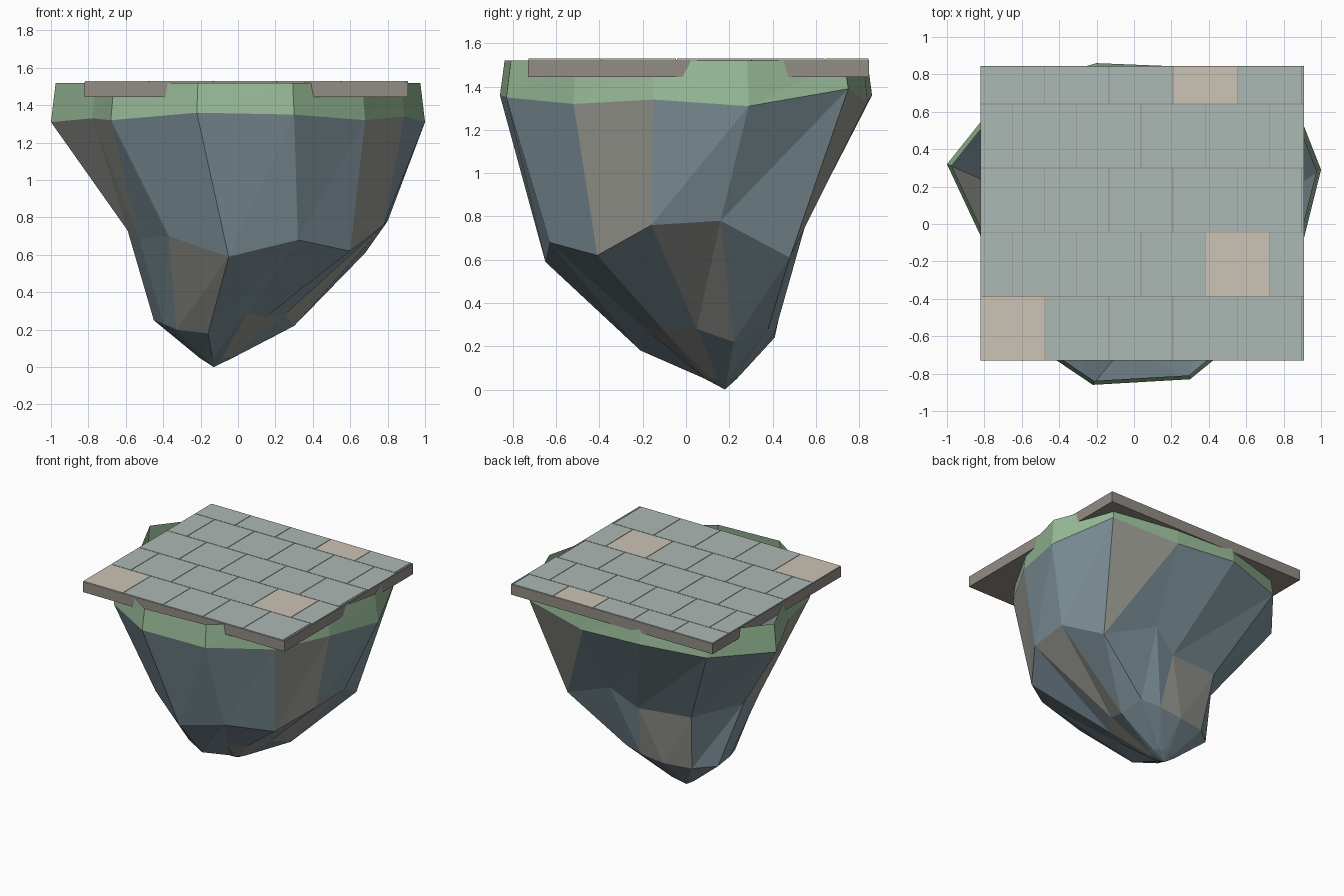
import bpy
import bmesh

default = bpy.data.objects.get("Cube")
if default:
    bpy.data.objects.remove(default, do_unlink=True)


def to_linear(channel):
    c = channel / 255
    return c / 12.92 if c <= 0.04045 else ((c + 0.055) / 1.055) ** 2.4


def make_material(name, *srgb):
    mat = bpy.data.materials.new(name)
    color = [to_linear(c) for c in srgb] + [1]
    mat.diffuse_color = color
    mat.use_nodes = True
    shader = next(n for n in mat.node_tree.nodes if n.type == "BSDF_PRINCIPLED")
    shader.inputs["Base Color"].default_value = color
    shader.inputs["Roughness"].default_value = 0.9
    return mat


SLATE = make_material("slate_rock", 128, 148, 156)
GREY = make_material("warm_grey_rock", 153, 153, 147)
GRASS = make_material("grass_green", 152, 187, 152)
STONE = make_material("slab_brown", 146, 140, 133)
TILE = make_material("tile_grey", 172, 184, 181)
BEIGE = make_material("tile_beige", 204, 196, 181)


def finish(bm, name, materials):
    bmesh.ops.recalc_face_normals(bm, faces=bm.faces)
    mesh = bpy.data.meshes.new(name)
    bm.to_mesh(mesh)
    bm.free()
    for mat in materials:
        mesh.materials.append(mat)
    obj = bpy.data.objects.new(name, mesh)
    bpy.context.collection.objects.link(obj)
    return obj


def add_box(bm, low, high, material_index=0):
    verts = bmesh.ops.create_cube(bm, size=1)["verts"]
    for v in verts:
        for axis in range(3):
            v.co[axis] = high[axis] if v.co[axis] > 0 else low[axis]
    for face in {f for v in verts for f in v.link_faces}:
        face.material_index = material_index


# Cross-sections of the hanging rock, counter-clockwise from the front
shoulder = [(-.22, -.86, 1.36), (.3, -.83, 1.35), (.68, -.52, 1.32), (.89, -.15, 1.34),
            (1, .29, 1.31), (.82, .75, 1.39), (.3, .84, 1.33), (-.2, .86, 1.36),
            (-.68, .72, 1.33), (-1, .32, 1.31), (-.78, -.15, 1.33), (-.68, -.55, 1.32)]
waist = [(-.05, -.65, .59), (.32, -.63, .68), (.6, -.41, .62), (.78, -.16, .76),
         (.8, .16, .78), (.68, .48, .61), (.26, .56, .79), (.06, .5, .66),
         (-.36, .45, .68), (-.59, .14, .73), (-.53, -.15, .69), (-.37, -.48, .7)]
ankle = [(-.16, -.21, .18), (.05, -.2, .29), (.15, -.1, .27), (.25, .05, .28),
         (.3, .22, .22), (.25, .38, .28), (.1, .41, .26), (-.09, .41, .24),
         (-.31, .37, .24), (-.45, .25, .25), (-.4, .03, .23), (-.33, -.13, .2)]
tip = (-.13, .18, 0)
toe = [(tip[0] + (x - tip[0]) * .24, tip[1] + (y - tip[1]) * .24, .05)
       for x, y, z in ankle]
rim = [(x * .975, y * .975, 1.52) for x, y, z in shoulder]


def band(bm, upper, lower, grey_first=(), grey_second=()):
    """Join two rings with triangles; listed columns use the second material."""
    count = len(upper)
    for i in range(count):
        j = (i + 1) % count
        first = bm.faces.new((upper[i], lower[i], upper[j]))
        second = bm.faces.new((upper[j], lower[i], lower[j]))
        first.material_index = int(i in grey_first)
        second.material_index = int(i in grey_second)


def add_ring(bm, points):
    return [bm.verts.new(p) for p in points]


# Faceted rock, open at the top beneath the slab
bm = bmesh.new()
rings = [add_ring(bm, points) for points in (shoulder, waist, ankle, toe)]
band(bm, rings[0], rings[1], {2, 5, 9, 10}, {2, 9})
band(bm, rings[1], rings[2], {3, 7, 11}, {3, 6, 7, 11})
band(bm, rings[2], rings[3], {1, 2}, {1, 2})
apex = bm.verts.new(tip)
for a, b in zip(rings[3], rings[3][1:] + rings[3][:1]):
    bm.faces.new((a, apex, b))
finish(bm, "hanging_rock", [SLATE, GREY])

# Grass collar around the top of the rock
bm = bmesh.new()
band(bm, add_ring(bm, rim), add_ring(bm, shoulder))
finish(bm, "grass_collar", [GRASS])

# Square paving slab
left, right, front, back = -.82, .91, -.73, .845
bm = bmesh.new()
add_box(bm, (left, front, 1.445), (right, back, 1.524))
finish(bm, "paving_slab", [STONE])

# Running-bond tiles, clipped at the slab edges
size, gap = .343, .002
beige_tiles = {(0, 0), (1, 4), (4, 3)}
bm = bmesh.new()
for row in range(5):
    y = front + row * size
    start = left - (size / 2 if row % 2 else 0)
    for col in range(6):
        x = start + col * size
        x0, x1 = max(x, left), min(x + size, right)
        if x1 - x0 < gap * 3:
            continue
        add_box(bm, (x0 + gap, y + gap, 1.522),
                (x1 - gap, min(y + size, back) - gap, 1.53),
                int((row, col) in beige_tiles))
finish(bm, "paving_tiles", [TILE, BEIGE])
